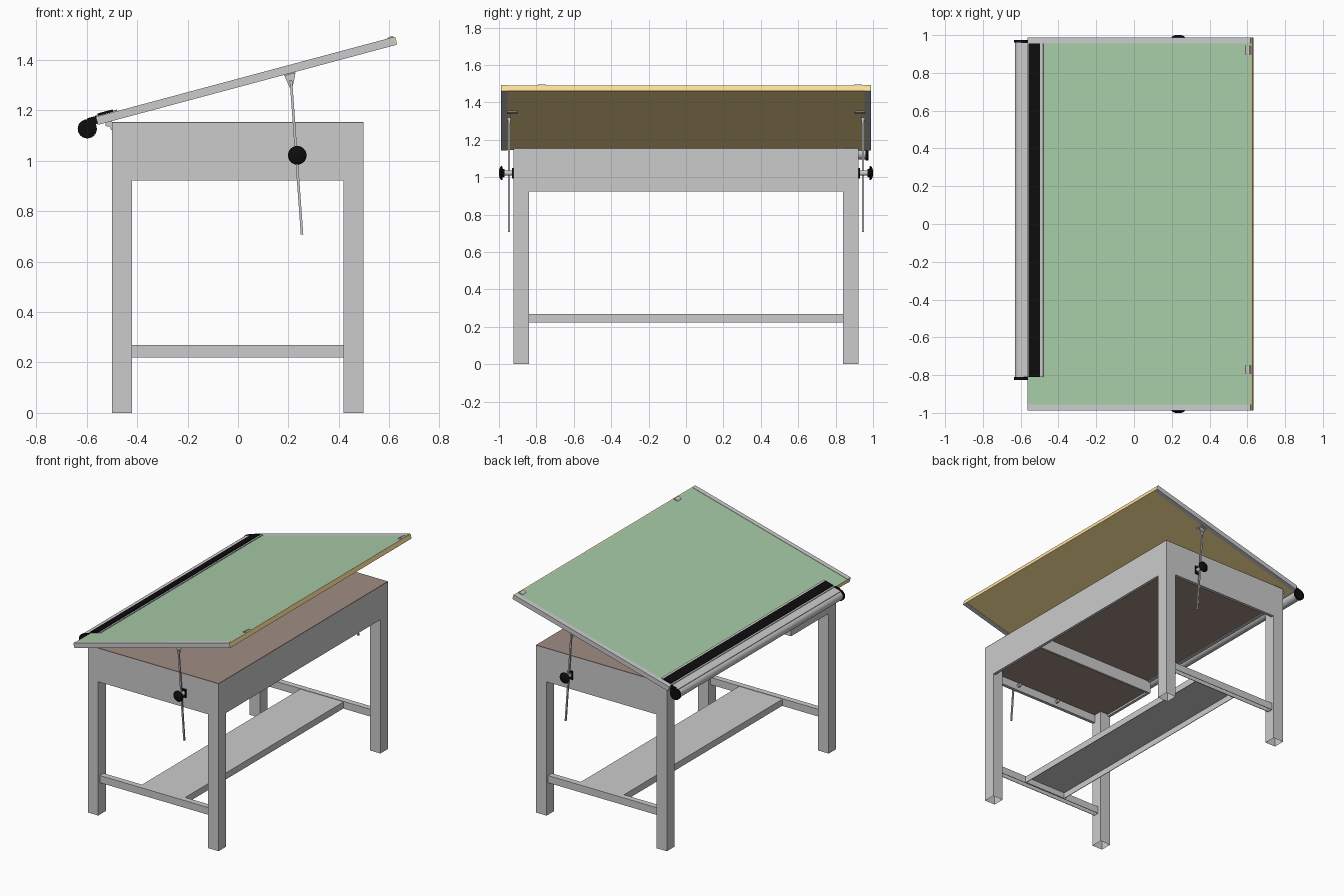
import bpy, bmesh, math
from mathutils import Matrix

if "Cube" in bpy.data.objects:
    bpy.data.objects.remove(bpy.data.objects["Cube"])


def mat(name, rgb):
    m = bpy.data.materials.new(name)
    m.diffuse_color = (*rgb, 1)
    m.use_nodes = True
    m.node_tree.nodes["Principled BSDF"].inputs["Base Color"].default_value = m.diffuse_color
    return m


GREEN = mat("green_vinyl", (0.384, 0.594, 0.384))
WOOD = mat("wood", (1.0, 0.76, 0.33))
BROWN = mat("brown_top", (0.35, 0.264, 0.23))
BLACK = mat("black", (0.004, 0.004, 0.004))

# frame of the tilted drawing board: origin at its lower left bottom edge
TILT = Matrix.Translation((-0.556, 0, 1.143)) @ Matrix.Rotation(math.radians(-15), 4, 'Y')
FLAT = Matrix.Identity(4)


def finish(name, bm, m=None, frame=FLAT, smooth=False):
    bmesh.ops.recalc_face_normals(bm, faces=bm.faces)
    me = bpy.data.meshes.new(name)
    bm.to_mesh(me)
    bm.free()
    me.transform(frame)
    if m:
        me.materials.append(m)
    ob = bpy.data.objects.new(name, me)
    bpy.context.collection.objects.link(ob)
    if smooth:
        bpy.context.view_layer.objects.active = ob
        ob.select_set(True)
        bpy.ops.object.shade_smooth_by_angle(angle=math.radians(35))
        ob.select_set(False)
    return ob


def box(name, x, y, z, m=None, frame=FLAT, open_bottom=False, wall=0):
    bm = bmesh.new()
    y = sorted(y)
    bmesh.ops.create_cube(bm, size=1)
    low = [f for f in bm.faces if f.calc_center_median().z < -0.4]
    for v in bm.verts:
        v.co = [a[0] if c < 0 else a[1] for a, c in zip((x, y, z), v.co)]
    if open_bottom:
        bmesh.ops.delete(bm, geom=low, context='FACES_ONLY')
    ob = finish(name, bm, m, frame)
    if wall:
        sol = ob.modifiers.new("wall", 'SOLIDIFY')
        sol.thickness, sol.offset = wall, -1
    return ob


def lathe(name, prof, x, z, m=None, side=1, n=32):
    """Solid of revolution about a y-parallel axis, profile of (radius, y)."""
    bm = bmesh.new()
    vs = [bm.verts.new((x + r, side * y, z)) for r, y in prof]
    es = [bm.edges.new(p) for p in zip(vs, vs[1:])]
    bmesh.ops.spin(bm, geom=vs + es, cent=(x, 0, z), axis=(0, 1, 0),
                   angle=math.tau, steps=n)
    bmesh.ops.remove_doubles(bm, verts=bm.verts, dist=1e-5)
    return finish(name, bm, m, smooth=True)


def cyl(name, r, y0, y1, x, z, m=None, side=1, n=24):
    return lathe(name, [(0, y0), (r, y0), (r, y1), (0, y1)], x, z, m, side, n)


def prism(name, pts, y0, y1, m=None, frame=FLAT):
    """Polygon in x-z extruded along y."""
    bm = bmesh.new()
    f = bm.faces.new([bm.verts.new((px, y0, pz)) for px, pz in pts])
    g = bmesh.ops.extrude_face_region(bm, geom=[f])
    bmesh.ops.translate(bm, vec=(0, y1 - y0, 0),
                        verts=[v for v in g['geom'] if isinstance(v, bmesh.types.BMVert)])
    return finish(name, bm, m, frame)


# hollow legs, side aprons and low stretchers
for s, sn in ((-1, "front"), (1, "rear")):
    for x, xn in (((-0.5, -0.42), "left"), ((0.418, 0.498), "right")):
        box(f"{sn}_{xn}_leg", x, (s * 0.84, s * 0.922), (0, 1.15), open_bottom=True)
    box(f"{sn}_apron", (-0.42, 0.418), (s * 0.90, s * 0.922), (0.922, 1.15))
    box(f"{sn}_stretcher", (-0.42, 0.418), (s * 0.865, s * 0.905), (0.22, 0.27),
        open_bottom=True, wall=0.005)
box("right_apron", (0.478, 0.498), (-0.84, 0.84), (0.922, 1.15))
box("left_top_rail", (-0.5, -0.48), (-0.43, 0.84), (1.045, 1.15))
box("table_top", (-0.5, 0.498), (-0.922, 0.922), (1.15, 1.155), BROWN)
box("inner_panel", (-0.48, 0.478), (-0.43, 0.90), (1.05, 1.06), BROWN)

# drawer at the front end
box("drawer_front", (-0.5, -0.48), (-0.84, -0.43), (0.965, 1.15))
box("drawer_side", (-0.48, 0.478), (-0.445, -0.43), (0.965, 1.06))
box("drawer_bottom", (-0.48, 0.478), (-0.90, -0.445), (0.978, 0.988), BROWN)

# foot rest: downward channel between the stretchers
box("foot_rest", (-0.13, 0.20), (-0.865, 0.865), (0.222, 0.267), open_bottom=True, wall=0.006)

# drawing board
L, T, W = 1.23, 0.031, 0.988
box("board_core", (0, L - 0.006), (-0.955, 0.955), (0.002, T - 0.003), WOOD, TILT)
box("board_cover", (0, L - 0.006), (-0.955, 0.955), (T - 0.003, T), GREEN, TILT)
box("board_end_strip", (L - 0.006, L), (-W, W), (0, T), WOOD, TILT)
for s, sn in ((-1, "front"), (1, "rear")):
    box(f"{sn}_board_rail", (0, L - 0.006), (s * 0.955, s * W), (0, T + 0.002), None, TILT)

# straightedge with grey borders
YS = (-0.81, 0.955)
box("straightedge", (0.01, 0.072), YS, (T + 0.003, T + 0.013), BLACK, TILT)
box("straightedge_inner_border", (0.072, 0.088), YS, (T + 0.003, T + 0.008), None, TILT)
box("straightedge_outer_border", (0.0, 0.01), YS, (T + 0.003, T + 0.009), None, TILT)

# tube along the low edge with its holder and black ends
cyl("edge_tube", 0.032, -0.81, 0.96, -0.598, 1.127)
box("tube_holder", (-0.026, 0), (-0.81, 0.96), (0.004, 0.032), None, TILT)
box("tube_lip", (-0.05, -0.026), (-0.81, 0.96), (0.026, 0.032), None, TILT)
for y, n in ((-0.825, "front"), (0.96, "rear")):
    cyl(f"{n}_tube_cap", 0.038, y, y + 0.015, -0.598, 1.127, BLACK)
    box(f"{n}_cap_bracket", (-0.035, 0.004), (y - 0.002, y + 0.012), (0.006, 0.036), BLACK, TILT)

# corner clips on the high edge
for y, n in ((-0.77, "front"), (0.92, "rear")):
    prism(f"{n}_corner_clip", [(L - 0.036, T), (L - 0.028, T + 0.006), (L - 0.01, T + 0.008),
                               (L - 0.005, T)], y - 0.022, y + 0.022, None, TILT)

for s, sn in ((-1, "front"), (1, "rear")):
    # hinge at the low side
    prism(f"{sn}_hinge", [(-0.525, 1.153), (-0.50, 1.158), (-0.495, 1.125), (-0.503, 1.122),
                          (-0.508, 1.135), (-0.525, 1.138)], s * 0.86, s * 0.90)
    # prop rod and its bracket under the board
    prism(f"{sn}_prop_rod", [(0.205, 1.32), (0.215, 1.32), (0.259, 0.708), (0.249, 0.708)],
          s * 0.942, s * 0.952)
    prism(f"{sn}_rod_bracket", [(0.184, 1.338), (0.228, 1.35), (0.222, 1.315), (0.215, 1.292),
                                (0.205, 1.292), (0.194, 1.315)], s * 0.938, s * 0.942)
    box(f"{sn}_bracket_plate", (0.765, 0.81), (s * 0.90, s * 0.958), (-0.004, 0.002), None, TILT)
    cyl(f"{sn}_bracket_pin", 0.006, 0.935, 0.957, 0.21, 1.31, None, s, 12)
    # clamp: plate, shaft, knob, inner nuts
    box(f"{sn}_clamp_plate", (0.215, 0.253), (s * 0.92, s * 0.93), (0.992, 1.05), BLACK)
    cyl(f"{sn}_clamp_shaft", 0.014, 0.93, 0.975, 0.235, 1.022, None, s)
    lathe(f"{sn}_clamp_knob", [(0, 0.97), (0.02, 0.97), (0.024, 0.98), (0.036, 0.982),
                               (0.037, 0.987), (0.03, 0.995), (0.015, 1.0), (0, 1.0)],
          0.235, 1.022, BLACK, s)
    for x in (0.235, -0.09):
        cyl(f"{sn}_inner_nut", 0.012, 0.875, 0.90, x, 0.955, None, s, 6)
